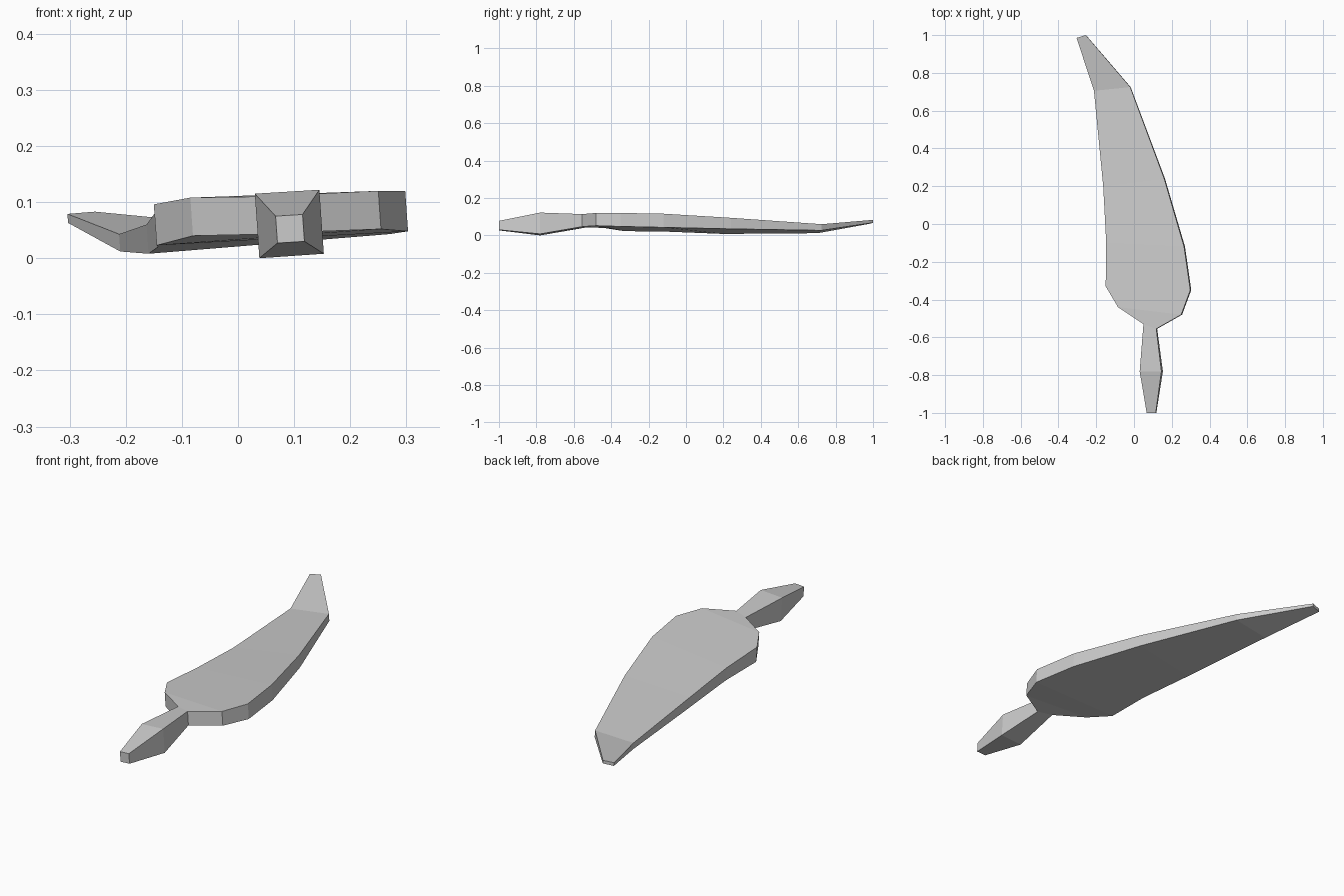
import bpy
import bmesh

default_cube = bpy.data.objects.get("Cube")
if default_cube:
    bpy.data.objects.remove(default_cube, do_unlink=True)


def make_material(name, colour):
    material = bpy.data.materials.new(name)
    material.use_nodes = True
    material.diffuse_color = colour
    shader = material.node_tree.nodes["Principled BSDF"]
    shader.inputs["Base Color"].default_value = colour
    return material


def edge_points(x, y, top, bottom):
    """Upper and lower point of one rim, leaning slightly sideways."""
    lean = 0.07 * (top - bottom)
    return (x, y, top), (x + lean, y, bottom)


def loft(name, sections, material):
    """Join rectangular cross-sections into one closed, flat-shaded solid."""
    bm = bmesh.new()
    rings = []
    for left, right in sections:
        left_top, left_bottom = edge_points(*left)
        right_top, right_bottom = edge_points(*right)
        corners = (left_top, right_top, right_bottom, left_bottom)
        rings.append([bm.verts.new(corner) for corner in corners])

    for ring, following in zip(rings, rings[1:]):
        for i in range(len(ring)):
            j = (i + 1) % len(ring)
            bm.faces.new((ring[i], ring[j], following[j], following[i]))
    bm.faces.new(rings[0])
    bm.faces.new(rings[-1])
    bmesh.ops.recalc_face_normals(bm, faces=bm.faces)

    mesh = bpy.data.meshes.new(name)
    bm.to_mesh(mesh)
    bm.free()
    mesh.materials.append(material)
    leaf = bpy.data.objects.new(name, mesh)
    bpy.context.collection.objects.link(leaf)
    return leaf


# Each rim point is x, y, top height, bottom height
# Stem: blunt end, then the swelling
stem = [
    ((.067, -1, .075, .027), (.115, -1, .078, .03)),
    ((.03, -.78, .115, 0), (.145, -.78, .122, .008)),
]

# Blade: neck, rounded base, widest part, curving body and upturned tip
blade = [
    ((.05, -.53, .11, .043), (.118, -.555, .114, .047)),
    ((-.085, -.44, .108, .04), (.25, -.48, .12, .052)),
    ((-.15, -.33, .096, .023), (.298, -.35, .12, .048)),
    ((-.147, -.1, .082, .02), (.265, -.12, .116, .043)),
    ((-.163, .2, .06, .008), (.16, .24, .094, .035)),
    ((-.212, .705, .043, .012), (-.02, .725, .06, .027)),
    ((-.304, .985, .079, .063), (-.255, 1, .083, .068)),
]

grey = make_material("pale grey", (.6, .6, .6, 1))
loft("leaf_with_stem", stem + blade, grey)
